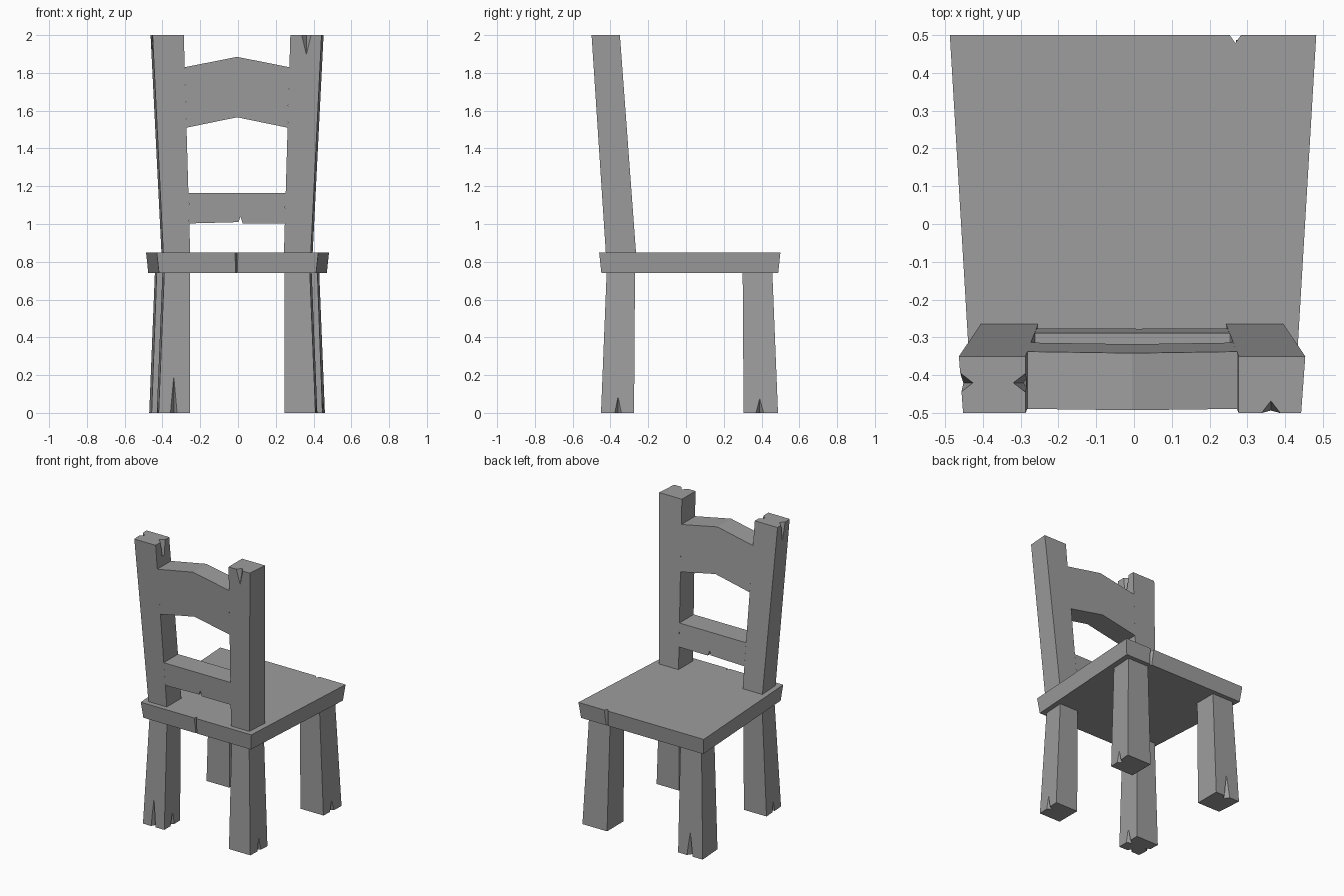
import bpy
import bmesh
from mathutils import Vector

cube = bpy.data.objects.get("Cube")
if cube:
    bpy.data.objects.remove(cube, do_unlink=True)

grey = bpy.data.materials.new("worn_grey")
grey.use_nodes = True
grey.diffuse_color = (0.34, 0.34, 0.34, 1)
grey.node_tree.nodes["Principled BSDF"].inputs["Base Color"].default_value = (0.34, 0.34, 0.34, 1)

CX = -0.005        # the frame sits slightly off centre
SEAT_TOP = 0.85


def make(name, verts, faces):
    bm = bmesh.new()
    vs = [bm.verts.new(v) for v in verts]
    for f in faces:
        bm.faces.new([vs[i] for i in f])
    bmesh.ops.recalc_face_normals(bm, faces=bm.faces)
    mesh = bpy.data.meshes.new(name)
    bm.to_mesh(mesh)
    bm.free()
    mesh.materials.append(grey)
    obj = bpy.data.objects.new(name, mesh)
    bpy.context.collection.objects.link(obj)
    return obj


def loft(name, ring_a, ring_b):
    """Solid between two outlines with the same number of points."""
    n = len(ring_a)
    sides = [(i, (i + 1) % n, (i + 1) % n + n, i + n) for i in range(n)]
    return make(name, ring_a + ring_b, sides + [tuple(range(n)), tuple(range(n, 2 * n))])


def carve(obj, cutter):
    mod = obj.modifiers.new("cut", "BOOLEAN")
    mod.operation = "DIFFERENCE"
    mod.solver = "EXACT"
    mod.object = cutter
    deps = bpy.context.evaluated_depsgraph_get()
    mesh = bpy.data.meshes.new_from_object(obj.evaluated_get(deps))
    obj.modifiers.clear()
    obj.data = mesh
    bpy.data.objects.remove(cutter, do_unlink=True)


def split(obj, point, normal, height, width=0.05, depth=0.032):
    """Tapering crack running from the end of a post along one face."""
    p, n = Vector(point), Vector(normal)
    t = n.cross(Vector((0, 0, 1)))
    apex = p + Vector((0, 0, height)) - n * 0.045 * abs(height)
    base = [p - n * depth, p + n * depth + t * width, p + n * depth - t * width]
    base = [apex + (b - apex) * 1.05 for b in base]
    carve(obj, make("cutter", base + [apex], [(0, 1, 2), (0, 1, 3), (1, 2, 3), (2, 0, 3)]))


def block(name, side, low, high):
    """Four-sided post; each end is z, y0, y1, inner x, outer x at y0, outer x at y1."""
    rings = []
    for z, y0, y1, inner, out0, out1 in (low, high):
        rings.append([(CX + side * x, y, z) for x, y in
                      ((inner, y0), (out0, y0), (out1, y1), (inner, y1))])
    return loft(name, *rings)


# Seat with bevelled edge and two nicks
def seat_ring(z, inset):
    i = inset
    return [(-0.43 + i, -0.46 + i, z), (0.425 - i, -0.46 + i, z),
            (0.482 - i, 0.5 - i, z), (-0.487 + i, 0.5 - i, z)]


seat = loft("seat", seat_ring(0.74, 0.012), seat_ring(SEAT_TOP, 0))
for x, y, d, w in ((-0.008, -0.46, 1, 0.009), (0.268, 0.5, -1, 0.016)):
    nick = [(x - 2 * w, y - 0.025 * d), (x + 2 * w, y - 0.025 * d), (x, y + 0.022 * d)]
    carve(seat, loft("cutter", [(a, b, 0.7) for a, b in nick], [(a, b, 0.9) for a, b in nick]))

# Legs and back posts, one pair per side
parts = {}
for side, word in ((1, "left"), (-1, "right")):
    parts["front", side] = block(
        "front_leg_" + word, side,
        (0, -0.45, -0.275, 0.25, 0.415, 0.425), (0.745, -0.42, -0.27, 0.25, 0.385, 0.395))
    parts["rear", side] = block(
        "rear_leg_" + word, side,
        (0, 0.305, 0.487, 0.275, 0.452, 0.465), (0.745, 0.30, 0.457, 0.272, 0.425, 0.435))
    parts["post", side] = block(
        "back_post_" + word, side,
        (SEAT_TOP - 0.01, -0.424, -0.264, 0.248, 0.39, 0.4),
        (2.0, -0.5, -0.35, 0.282, 0.447, 0.458))

# Backrest rails, flush with the posts
def inner_x(z):
    return 0.248 + 0.034 * (z - SEAT_TOP) / 1.15


def rail(name, outline):
    lean = lambda z: (z - 0.84) / 1.16
    rings = [[(CX + x, y - dy * lean(z), z) for x, z in outline]
             for y, dy in ((-0.424, 0.076), (-0.264, 0.086))]
    return loft(name, *rings)


def ends(z):
    return (-inner_x(z), z), (inner_x(z), z)


tl, tr = ends(1.83)
bl, br = ends(1.51)
rail("top_rail", [bl, (0, 1.565), br, tr, (0, 1.885), tl])
tl, tr = ends(1.165)
bl, br = ends(1.003)
rail("lower_rail", [bl, (0.008, 1.01), (0.018, 1.04), (0.03, 1.003), br, tr, tl])

# Cracks at the post tops and leg feet
split(parts["post", 1], (0.362, -0.5, 2), (0, -1, 0), -0.11)
split(parts["post", -1], (-0.458, -0.42, 2), (-1, 0, 0), -0.13)
split(parts["post", -1], (-0.287, -0.42, 2), (1, 0, 0), -0.13)
split(parts["front", -1], (-0.34, -0.45, 0), (0, -1, 0), 0.19, 0.035)
split(parts["front", -1], (-0.255, -0.36, 0), (1, 0, 0), 0.09, 0.04)
split(parts["front", -1], (-0.425, -0.36, 0), (-1, 0, 0), 0.07, 0.03)
split(parts["front", 1], (0.415, -0.36, 0), (1, 0, 0), 0.085, 0.035)
split(parts["rear", 1], (0.453, 0.39, 0), (1, 0, 0), 0.075, 0.04)
split(parts["rear", -1], (-0.37, 0.487, 0), (0, 1, 0), 0.16, 0.045)
